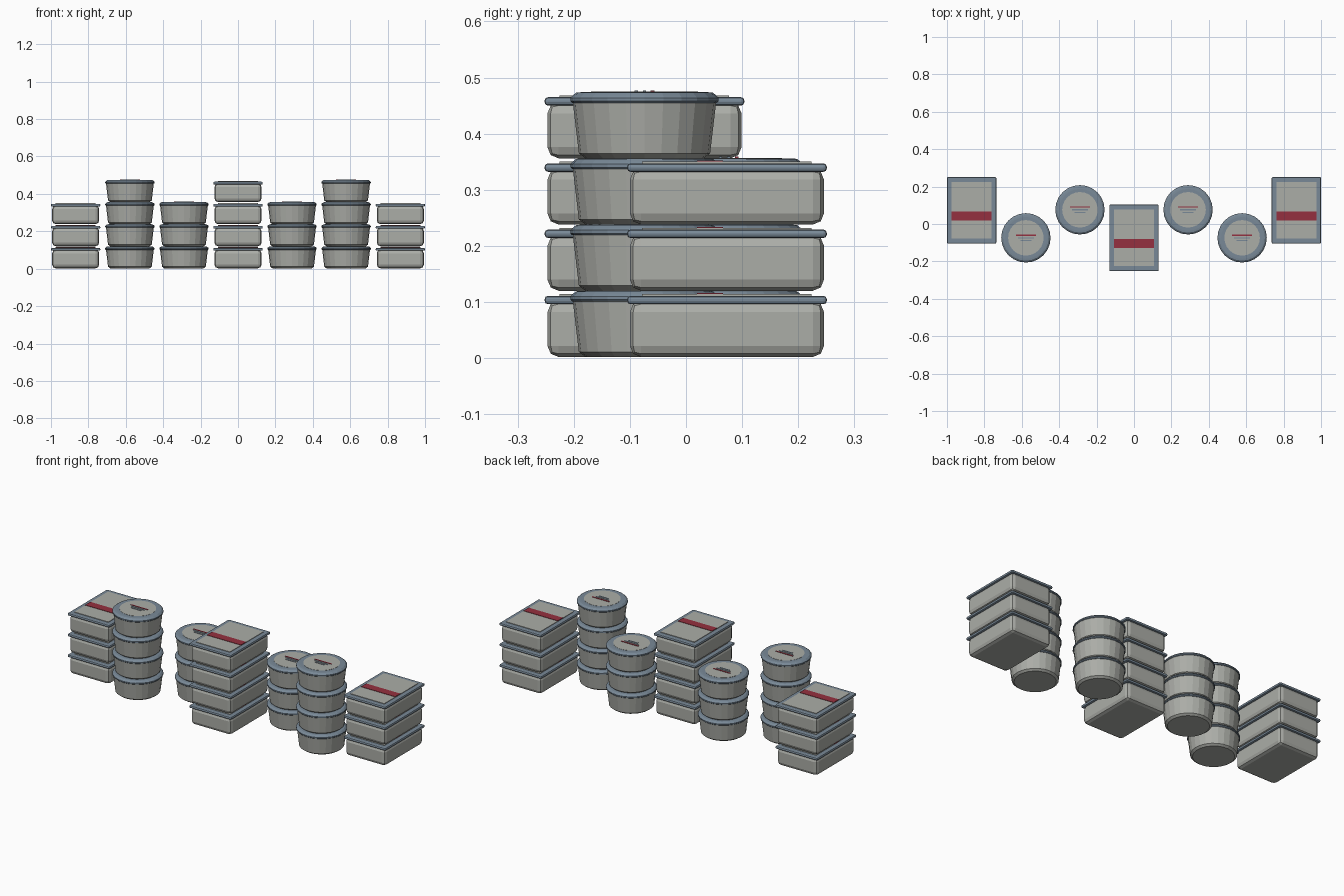
import bpy
import bmesh
from math import cos, sin, tau
from mathutils import Matrix

cube = bpy.data.objects.get("Cube")
if cube:
    bpy.data.objects.remove(cube)

PITCH = 0.118
SIDES = 24


def material(name, rgb):
    mat = bpy.data.materials.new(name)
    mat.use_nodes = True
    color = (*rgb, 1)
    mat.diffuse_color = color
    mat.node_tree.nodes["Principled BSDF"].inputs["Base Color"].default_value = color
    return mat


GREY = material("warm grey", (0.41, 0.42, 0.39))
SLATE = material("slate blue", (0.19, 0.25, 0.31))
RED = material("dark red", (0.30, 0.03, 0.05))


def finish(bm, name, mat):
    bmesh.ops.recalc_face_normals(bm, faces=bm.faces)
    mesh = bpy.data.meshes.new(name)
    bm.to_mesh(mesh)
    bm.free()
    mesh.materials.append(mat)
    return mesh


def box(name, mat, size, z0, z1, y=0, bevel=0, segments=2):
    """Box between two heights, optionally with rounded edges."""
    bm = bmesh.new()
    place = Matrix.Translation((0, y, (z0 + z1) / 2)) @ Matrix.Diagonal((*size, z1 - z0, 1))
    bmesh.ops.create_cube(bm, size=1, matrix=place)
    if bevel:
        bmesh.ops.bevel(bm, geom=bm.edges[:], offset=bevel, segments=segments,
                        profile=0.5, affect='EDGES')
    return finish(bm, name, mat)


def lathe(name, mat, profile):
    """Closed turned shape from (radius, height) pairs."""
    bm = bmesh.new()
    rings = [[bm.verts.new((r * cos(tau * i / SIDES), r * sin(tau * i / SIDES), z))
              for i in range(SIDES)] for r, z in profile]
    for low, high in zip(rings, rings[1:]):
        for i in range(SIDES):
            j = (i + 1) % SIDES
            bm.faces.new((low[i], low[j], high[j], high[i]))
    bm.faces.new(rings[0][::-1])
    bm.faces.new(rings[-1])
    return finish(bm, name, mat)


# Rectangular tub: rounded body, overhanging lid, raised panel and stripe
rect_tub = [
    box("rectangular_body", GREY, (0.252, 0.346), 0.002, 0.102, bevel=0.02),
    box("rectangular_lid", SLATE, (0.264, 0.356), 0.096, 0.111, bevel=0.006),
    box("rectangular_lid_panel", GREY, (0.214, 0.302), 0.108, 0.114),
    box("rectangular_lid_stripe", RED, (0.214, 0.046), 0.112, 0.116, y=-0.03),
]

# Round tub: tapered body, stepped lid, label disc and three printed lines
round_tub = [
    lathe("round_body", GREY,
          [(0.105, 0.002), (0.117, 0.011), (0.128, 0.104)]),
    lathe("round_lid", SLATE,
          [(0.129, 0.101), (0.132, 0.104), (0.132, 0.110), (0.128, 0.114),
           (0.122, 0.119), (0.112, 0.120)]),
    lathe("round_lid_label", GREY, [(0.095, 0.118), (0.095, 0.121)]),
    box("round_label_red_line", RED, (0.107, 0.007), 0.119, 0.123, y=0.0145),
    box("round_label_middle_line", SLATE, (0.085, 0.006), 0.119, 0.123),
    box("round_label_lower_line", SLATE, (0.06, 0.006), 0.119, 0.123, y=-0.0145),
]


def stack(name, parts, x, y, count):
    for level in range(count):
        for mesh in parts:
            obj = bpy.data.objects.new(f"{name}_{mesh.name}_{level + 1}", mesh)
            obj.location = (x, y, level * PITCH)
            bpy.context.collection.objects.link(obj)


# Zigzag row of stacks, mirrored about the centre
stack("centre", rect_tub, 0, -0.074, 4)
for side, sign in (("left", 1), ("right", -1)):
    stack(f"{side}_inner", round_tub, sign * 0.289, 0.076, 3)
    stack(f"{side}_outer", round_tub, sign * 0.578, -0.074, 4)
    stack(f"{side}_end", rect_tub, sign * 0.868, 0.073, 3)
